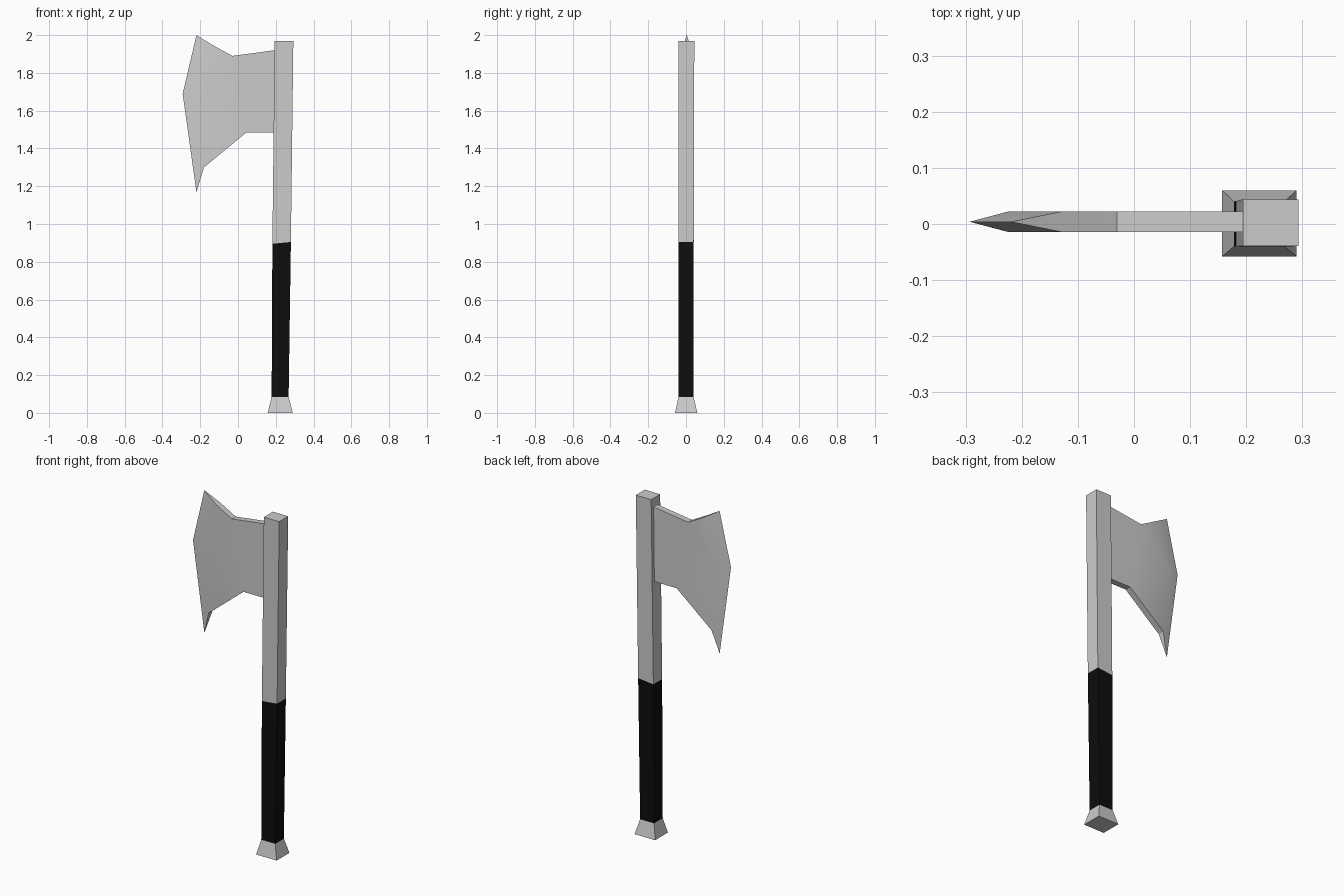
import bpy, bmesh

if "Cube" in bpy.data.objects:
    bpy.data.objects.remove(bpy.data.objects["Cube"])


def material(name, value):
    m = bpy.data.materials.new(name)
    m.diffuse_color = (value, value, value, 1)
    m.use_nodes = True
    m.node_tree.nodes["Principled BSDF"].inputs["Base Color"].default_value = m.diffuse_color
    return m


steel = material("grey steel", 0.6)
wrap = material("black wrap", 0.004)


def finish(name, bm, mat):
    bmesh.ops.recalc_face_normals(bm, faces=bm.faces)
    me = bpy.data.meshes.new(name)
    bm.to_mesh(me)
    bm.free()
    me.materials.append(mat)
    ob = bpy.data.objects.new(name, me)
    bpy.context.collection.objects.link(ob)
    return ob


def tapered_box(name, low, high, mat):
    """Each end is (z_left, z_right, x0, x1, y0, y1)."""
    bm = bmesh.new()
    rings = []
    for zl, zr, x0, x1, y0, y1 in (low, high):
        rings.append([bm.verts.new(p) for p in
                      ((x0, y0, zl), (x1, y0, zr), (x1, y1, zr), (x0, y1, zl))])
    a, b = rings
    bm.faces.new(a)
    bm.faces.new(b)
    for i in range(4):
        j = (i + 1) % 4
        bm.faces.new((a[i], a[j], b[j], b[i]))
    return finish(name, bm, mat)


# Pommel, grip and upper shaft stacked with a slight lean
foot = (0, 0, 0.157, 0.290, -0.058, 0.060)
neck = (0.085, 0.085, 0.178, 0.268, -0.040, 0.040)
mid = (0.895, 0.905, 0.182, 0.280, -0.040, 0.041)
top = (1.97, 1.97, 0.194, 0.293, -0.039, 0.044)
tapered_box("pommel", foot, neck, steel)
tapered_box("grip", neck, mid, wrap)
tapered_box("shaft", mid, top, steel)

# Axe blade: flat cheeks, bevelled to a three-point cutting edge
cheek = [(0.21, 1.922), (-0.03, 1.89), (-0.13, 1.945),
         (-0.225, 1.69), (-0.18, 1.30), (0.045, 1.485), (0.21, 1.485)]
edge = [(-0.22, 2.0), (-0.293, 1.69), (-0.22, 1.168)]
bm = bmesh.new()
front = [bm.verts.new((x, -0.014, z)) for x, z in cheek]
back = [bm.verts.new((x, 0.022, z)) for x, z in cheek]
tip = [bm.verts.new((x, 0.004, z)) for x, z in edge]
for side in (front, back):
    bm.faces.new(side)
    for i in range(2):
        bm.faces.new((side[2 + i], side[3 + i], tip[i + 1], tip[i]))
for i in (0, 1, 4, 5, 6):
    j = (i + 1) % 7
    bm.faces.new((front[i], front[j], back[j], back[i]))
bm.faces.new((front[2], back[2], tip[0]))
bm.faces.new((front[4], back[4], tip[2]))
blade = finish("blade", bm, steel)

# Soften only the shallow bevel between cheek and cutting edge
bpy.context.view_layer.objects.active = blade
blade.select_set(True)
bpy.ops.object.shade_smooth_by_angle(angle=0.52)
